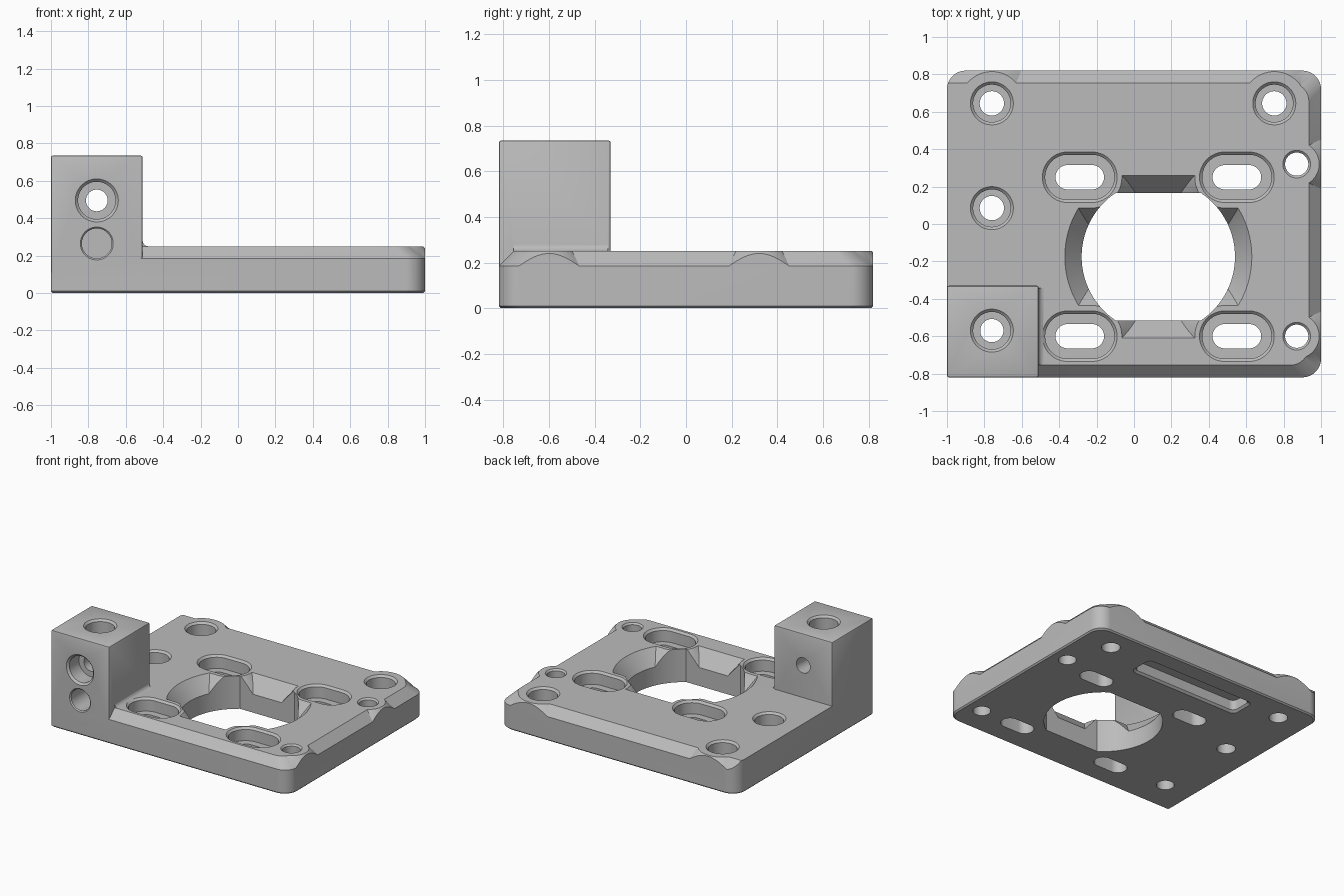
import bpy, bmesh, math
from mathutils import Matrix, Vector

if "Cube" in bpy.data.objects:
    bpy.data.objects.remove(bpy.data.objects["Cube"], do_unlink=True)

grey = bpy.data.materials.new("machined_grey")
grey.use_nodes = True
COLOUR = (0.5, 0.5, 0.5, 1)
grey.diffuse_color = COLOUR
grey.node_tree.nodes["Principled BSDF"].inputs["Base Color"].default_value = COLOUR

SEG = 64
TOP, HALF_Y = 0.25, 0.82


def loft(name, rings, matrix=Matrix()):
    """Solid skinned through rings of equal point count."""
    bm = bmesh.new()
    loops = [[bm.verts.new(matrix @ Vector(p)) for p in ring] for ring in rings]
    n = len(loops[0])
    for a, b in zip(loops, loops[1:]):
        for i in range(n):
            j = (i + 1) % n
            bm.faces.new((a[i], a[j], b[j], b[i]))
    bm.faces.new(loops[0])
    bm.faces.new(loops[-1])
    bmesh.ops.recalc_face_normals(bm, faces=bm.faces)
    mesh = bpy.data.meshes.new(name)
    bm.to_mesh(mesh)
    bm.free()
    mesh.materials.append(grey)
    ob = bpy.data.objects.new(name, mesh)
    bpy.context.collection.objects.link(ob)
    return ob


def apply_modifier(ob, mod):
    bpy.context.view_layer.objects.active = ob
    bpy.ops.object.modifier_apply(modifier=mod.name)


def combine(ob, other, operation="DIFFERENCE"):
    mod = ob.modifiers.new("combine", "BOOLEAN")
    mod.operation, mod.object, mod.solver = operation, other, "EXACT"
    apply_modifier(ob, mod)
    bpy.data.objects.remove(other, do_unlink=True)


def slot(cx, cy, half, r, z):
    """Stadium outline; half = 0 gives a circle."""
    angles = [(i + 0.5) * math.tau / SEG for i in range(SEG)]
    return [(cx + r * math.cos(a) + math.copysign(half, math.cos(a)),
             cy + r * math.sin(a), z) for a in angles]


def flat_circle(r, h, z, cx=0.13, cy=-0.175):
    """Circle trimmed by flats at the front and back."""
    corner = math.asin(h / r)
    pts = []
    for start, end in ((-corner, corner), (math.pi - corner, math.pi + corner)):
        for i in range(33):
            a = start + (end - start) * i / 32
            pts.append((cx + r * math.cos(a), cy + r * math.sin(a), z))
    return pts


def rect(x0, x1, y0, y1, radii, z):
    """Rounded rectangle, corners from front left counter-clockwise."""
    corners = ((x0, y0, 1, 1), (x1, y0, -1, 1), (x1, y1, -1, -1), (x0, y1, 1, -1))
    pts = []
    for k, ((x, y, sx, sy), r) in enumerate(zip(corners, radii)):
        for i in range(11):
            a = math.pi * (1 + k / 2 + i / 20)
            pts.append((x + sx * r + r * math.cos(a), y + sy * r + r * math.sin(a), z))
    return pts


def plate_ring(inset, z, left=None):
    left = inset if left is None else left
    return rect(left - 1, 1 - inset, inset - HALF_Y, HALF_Y - inset,
                (0.012, 0.1, 0.1, 0.1), z)


def drill(body, loc, r, depth, through=0, length=0, half=0, rim=0.015, rot=Matrix()):
    """Bevelled counterbore followed by an optional narrower hole."""
    profile = [(r + rim + 0.02, 0.02), (r, -rim), (r, -depth)]
    if through:
        profile += [(through, -depth), (through, -length)]
    rings = [slot(0, 0, half, pr, pz) for pr, pz in profile]
    combine(body, loft("hole_cutter", rings, Matrix.Translation(loc) @ rot))


# Plate with a tiny bevel along the bottom
body = loft("mounting_plate", [plate_ring(0.01, 0), plate_ring(0, 0.01), plate_ring(0, TOP)])

# Edge chamfer, interrupted by conical bosses round the outer holes
chamfer = loft("chamfer_cutter", [rect(-1.3, 1.3, -1.2, 1.2, (0.1,) * 4, z) for z in (0.16, 0.3)])
combine(chamfer, loft("chamfer_core", [plate_ring(0.185 - 0.25 + 0.015, 0.135, -0.1),
                                       plate_ring(0.135, 0.32, -0.1)]))
bosses = [(-0.76, 0.645, 0.17), (0.75, 0.645, 0.17), (0.87, 0.32, 0.12), (0.87, -0.6, 0.12)]
for x, y, r in bosses:
    combine(chamfer, loft("boss", [slot(x, y, 0, r + 0.13, 0.12), slot(x, y, 0, r - 0.08, 0.33)]))
combine(body, chamfer)

# Upright block and its fillet
block = loft("block", [[(x, y, z) for x, y in ((-1, -HALF_Y), (-0.51, -HALF_Y),
             (-0.51, -0.33), (-1, -0.33))] for z in (0.1, 0.735)])
bevel = block.modifiers.new("edges", "BEVEL")
bevel.width, bevel.segments = 0.01, 2
apply_modifier(block, bevel)
combine(body, block, "UNION")
curve = [(-0.48 - 0.03 * math.sin(a), 0.28 - 0.03 * math.cos(a))
         for a in (i * math.pi / 12 for i in range(7))]
section = [(-0.54, 0.22), (-0.48, 0.22)] + curve + [(-0.54, 0.28)]
combine(body, loft("fillet", [[(x, y, z) for x, z in section] for y in (-0.755, -0.342)]), "UNION")

# Central opening, flared except beside the slots
slots = [(x, y) for x in (-0.29, 0.55) for y in (0.25, -0.6)]
flare = loft("flare_cutter", [flat_circle(0.41, 0.34, 0.14), flat_circle(0.5, 0.435, TOP),
                              flat_circle(0.54, 0.478, 0.3)])
for x, y in slots:
    combine(flare, loft("slot_boss", [slot(x, y, 0.06, 0.27, 0.12), slot(x, y, 0.06, 0.165, TOP),
                                      slot(x, y, 0.06, 0.12, 0.33)]))
combine(body, loft("opening_cutter", [flat_circle(0.41, 0.34, z) for z in (-0.1, 0.5)]))
combine(body, flare)

# Countersunk slots and round holes through the plate
for x, y in slots:
    drill(body, (x, y, TOP), 0.12, 0.1, 0.065, 0.4, half=0.065)
for x, y in ((-0.76, 0.645), (0.75, 0.645), (-0.76, 0.085)):
    drill(body, (x, y, TOP), 0.1, 0.1, 0.065, 0.4)
for y in (0.32, -0.6):
    drill(body, (0.87, y, TOP), 0.062, 0.4, rim=0.012)

# Block holes: one down through it, one front to back, one blind
drill(body, (-0.76, -0.57, 0.735), 0.1, 0.13, 0.062, 0.9)
to_front = Matrix.Rotation(math.pi / 2, 4, "X")
drill(body, (-0.755, -HALF_Y, 0.495), 0.1, 0.13, 0.058, 0.7, rot=to_front)
drill(body, (-0.755, -HALF_Y, 0.265), 0.08, 0.38, rim=0.008, rot=to_front)

# Long pocket in the underside
combine(body, loft("pocket_cutter", [rect(-0.48 - e, 0.42 + e, 0.5 - e, 0.67 + e, (0.04,) * 4, z)
                                     for e, z in ((0.03, -0.015), (0, 0.015), (0, 0.09))]))

bpy.ops.object.select_all(action="DESELECT")
body.select_set(True)
bpy.context.view_layer.objects.active = body
bpy.ops.object.shade_smooth_by_angle(angle=math.radians(25))
